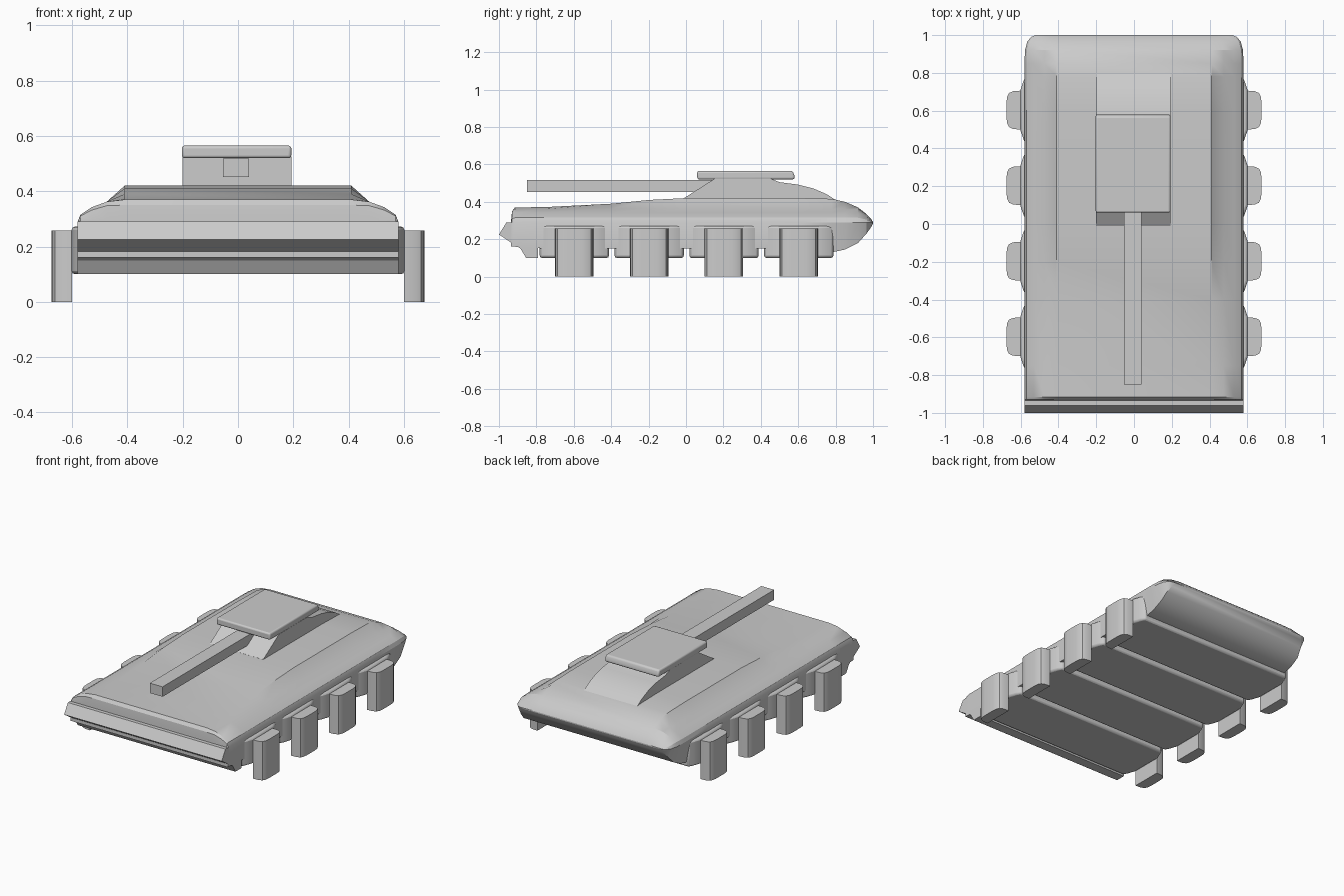
import bpy, bmesh, math
from mathutils import Vector

if "Cube" in bpy.data.objects:
    bpy.data.objects.remove(bpy.data.objects["Cube"])


def finish(bm, name, bevel=0.0, segs=3, smooth=True):
    bmesh.ops.recalc_face_normals(bm, faces=bm.faces)
    me = bpy.data.meshes.new(name)
    bm.to_mesh(me)
    bm.free()
    ob = bpy.data.objects.new(name, me)
    bpy.context.collection.objects.link(ob)
    if bevel:
        m = ob.modifiers.new("bevel", 'BEVEL')
        m.width, m.segments, m.limit_method = bevel, segs, 'ANGLE'
        m.angle_limit = math.radians(40)
    if smooth:
        bpy.ops.object.select_all(action='DESELECT')
        ob.select_set(True)
        bpy.context.view_layer.objects.active = ob
        bpy.ops.object.shade_smooth_by_angle(angle=math.radians(25))
    return ob


def loft(name, rings, **kw):
    bm = bmesh.new()
    vs = [[bm.verts.new(p) for p in r] for r in rings]
    n = len(vs[0])
    for a, b in zip(vs, vs[1:]):
        for i in range(n):
            j = (i + 1) % n
            bm.faces.new((a[i], a[j], b[j], b[i]))
    bm.faces.new(vs[0])
    bm.faces.new(vs[-1][::-1])
    return finish(bm, name, **kw)


def side_prism(name, pts, x0, x1, **kw):
    return loft(name, [[(x, y, z) for y, z in pts] for x in (x0, x1)], **kw)


def plan_prism(name, pts, z0, z1, **kw):
    return loft(name, [[(x, y, z) for x, y in pts] for z in (z0, z1)], **kw)


# Main hull: cross-section lofted along y (y, deck height, belly height, width scale)
stations = [
    (-0.935, 0.30, 0.16, 1), (-0.93, 0.35, 0.16, 1), (-0.915, 0.37, 0.16, 1),
    (-0.75, 0.372, 0.15, 1), (-0.4, 0.39, 0.15, 1), (-0.2, 0.41, 0.15, 1),
    (0, 0.42, 0.15, 1), (0.6, 0.42, 0.15, 1), (0.78, 0.416, 0.13, 1),
    (0.85, 0.40, 0.145, 1), (0.92, 0.37, 0.18, 0.995), (0.965, 0.335, 0.23, 0.975),
    (0.99, 0.308, 0.265, 0.94), (1.0, 0.292, 0.285, 0.90),
]
rings = []
for y, top, low, s in stations:
    k = min(1, (top - 0.29) / 0.075)
    half = [(0.555 if y > 0.7 else 0.58, low), (0.58, 0.29), (0.57, 0.29 + 0.025 * k),
            (0.53, 0.29 + 0.052 * k), (0.475, 0.29 + 0.072 * k), (0.41, top)]
    half = [(x * s, z) for x, z in half]
    rings.append([(x, y, z) for x, z in half] + [(-x, y, z) for x, z in reversed(half)])
loft("hull", rings)

# Wedge-shaped nose in front of the deck
side_prism("nose", [(-0.96, 0.29), (-1.0, 0.225), (-0.885, 0.15), (-0.855, 0.1),
                    (-0.79, 0.1), (-0.79, 0.29)], -0.58, 0.58, smooth=False)

# Underside slabs with bulging ends, and a foot pad at either end of each
for i in range(4):
    c = -0.597 + 0.4 * i
    right = [(0.57, -0.185), (0.585, -0.155), (0.602, -0.105),
             (0.602, 0.105), (0.585, 0.155), (0.57, 0.185)]
    plan = [(x, c + y) for x, y in right] + [(-x, c + y) for x, y in reversed(right)]
    plan_prism(f"belly_slab_{i + 1}", plan, 0.1, 0.272, bevel=0.012, segs=2)
    pad = [(0.6, -0.103), (0.64, -0.1), (0.662, -0.09), (0.672, -0.07), (0.675, -0.04)]
    pad += [(x, -y) for x, y in reversed(pad)]
    for side, label in ((-1, "left"), (1, "right")):
        plan_prism(f"{label}_foot_{i + 1}", [(side * x, c + y) for x, y in pad], 0, 0.258)

# Turret neck, roof plate and square gun barrel
side_prism("turret_neck", [(-0.01, 0.39), (-0.01, 0.42), (0.155, 0.525), (0.45, 0.525),
                           (0.50, 0.505), (0.60, 0.492), (0.68, 0.472), (0.75, 0.442),
                           (0.80, 0.41), (0.80, 0.39)], -0.2, 0.193)
side_prism("turret_roof", [(0.06, 0.52), (0.06, 0.565), (0.57, 0.565), (0.58, 0.54),
                           (0.58, 0.52)], -0.203, 0.193, bevel=0.01)
side_prism("gun_barrel", [(-0.85, 0.452), (0.2, 0.452), (0.2, 0.518), (-0.85, 0.518)],
           -0.054, 0.04, smooth=False)
